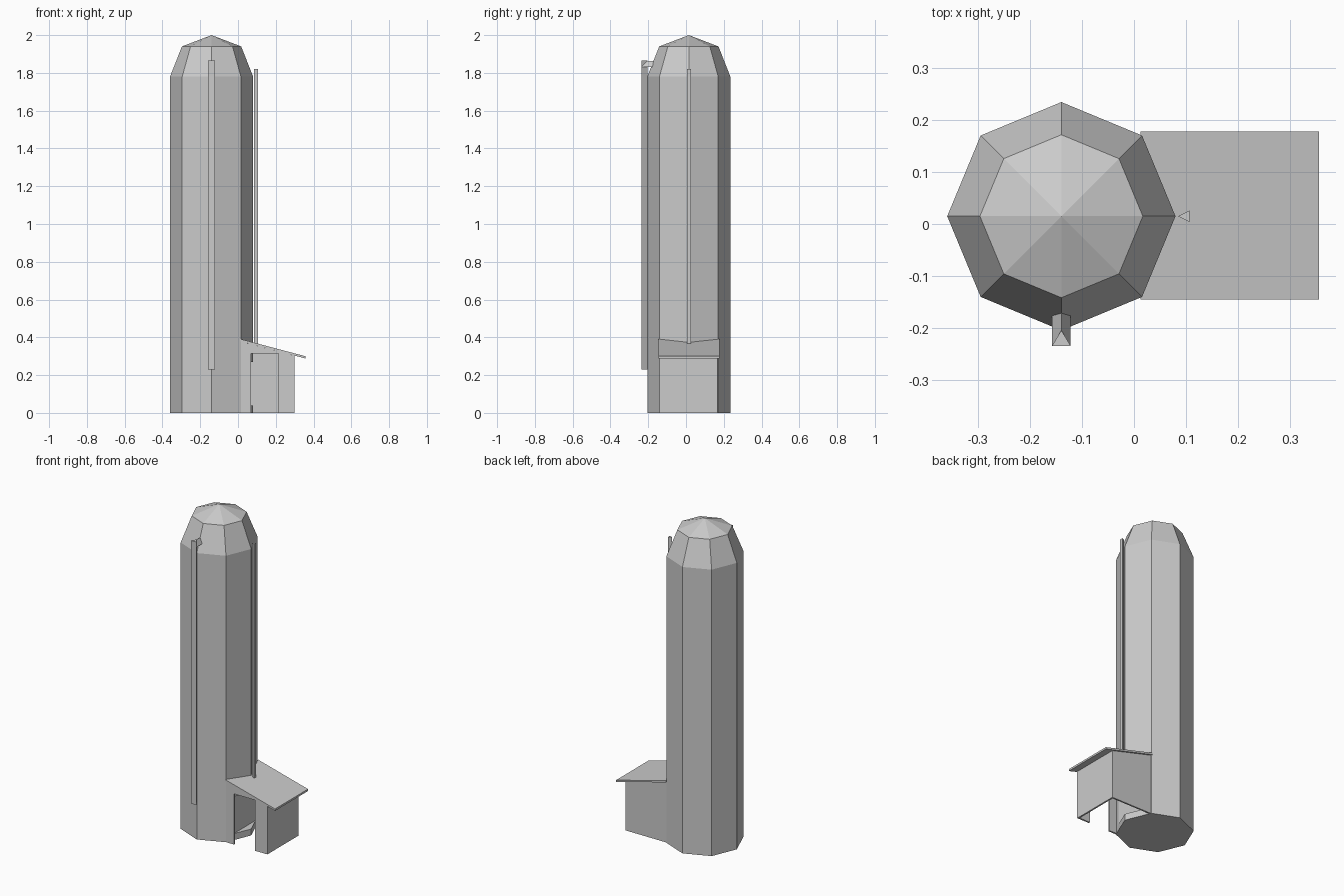
import bpy, bmesh
from math import sin, cos, pi
from mathutils import Vector

cube = bpy.data.objects.get("Cube")
if cube:
    bpy.data.objects.remove(cube)

grey = bpy.data.materials.new("light_grey")
grey.use_nodes = True
colour = (0.6, 0.6, 0.6, 1)
grey.diffuse_color = colour
grey.node_tree.nodes["Principled BSDF"].inputs["Base Color"].default_value = colour


def finish(name, bm):
    bmesh.ops.recalc_face_normals(bm, faces=bm.faces[:])
    mesh = bpy.data.meshes.new(name)
    bm.to_mesh(mesh)
    bm.free()
    mesh.materials.append(grey)
    obj = bpy.data.objects.new(name, mesh)
    bpy.context.collection.objects.link(obj)
    return obj


def prism(name, points, sweep):
    """Closed profile swept along a vector."""
    bm = bmesh.new()
    face = bm.faces.new([bm.verts.new(p) for p in points])
    out = bmesh.ops.extrude_face_region(bm, geom=[face], use_keep_orig=True)
    moved = [v for v in out["geom"] if isinstance(v, bmesh.types.BMVert)]
    bmesh.ops.translate(bm, verts=moved, vec=Vector(sweep))
    return finish(name, bm)


# Eight-sided tower with a sloped shoulder and shallow cone cap
CX, CY, SIDES = -0.14, 0.015, 8
bm = bmesh.new()
rings = []
for radius, z in ((0.22, 0), (0.22, 1.78), (0.157, 1.94)):
    rings.append([bm.verts.new((CX + radius * cos(2 * pi * i / SIDES),
                                CY + radius * sin(2 * pi * i / SIDES), z))
                  for i in range(SIDES)])
tip = bm.verts.new((CX, CY, 2))
bm.faces.new(rings[0][::-1])
for i in range(SIDES):
    j = (i + 1) % SIDES
    for low, high in zip(rings, rings[1:]):
        bm.faces.new((low[i], low[j], high[j], high[i]))
    bm.faces.new((rings[-1][i], rings[-1][j], tip))
tower = finish("tower", bm)

# Recessed hatch in the tower, inside the shed
cutter = prism("hatch_cutter", [(0.035, -0.15, 0.04), (0.2, -0.15, 0.04),
                                (0.2, 0.18, 0.04), (0.035, 0.18, 0.04)], (0, 0, 0.23))
cutter.hide_render = True
cutter.display_type = 'WIRE'
cut = tower.modifiers.new("hatch", 'BOOLEAN')
cut.operation = 'DIFFERENCE'
cut.object = cutter
cut.solver = 'EXACT'
bpy.context.view_layer.objects.active = tower
tower.select_set(True)
bpy.ops.object.modifier_apply(modifier="hatch")
bpy.data.objects.remove(cutter)

# Shed walls: open doorway in front, plain end and back
WALL = 0.01
LEFT, RIGHT, FRONT, BACK = 0.016, 0.30, -0.14, 0.168
TOP_IN, TOP_OUT = 0.378, 0.303
outline = [(RIGHT, 0), (RIGHT, TOP_OUT), (LEFT, TOP_IN), (LEFT, 0)]
door = [(0.07, 0), (0.07, 0.315), (0.215, 0.315), (0.215, 0)]
prism("shed_front_wall", [(x, FRONT, z) for x, z in outline + door], (0, WALL, 0))
prism("shed_back_wall", [(x, BACK, z) for x, z in outline], (0, -WALL, 0))
prism("shed_end_wall", [(RIGHT, FRONT + WALL, 0), (RIGHT, BACK - WALL, 0),
                        (RIGHT, BACK - WALL, TOP_OUT), (RIGHT, FRONT + WALL, TOP_OUT)],
      (-WALL, 0, 0))

# Lean-to roof
prism("shed_roof", [(0.013, -0.146, 0.379), (0.357, -0.146, 0.288),
                    (0.357, -0.146, 0.3), (0.013, -0.146, 0.391)], (0, 0.324, 0))

# Side pipe standing on the shed roof
prism("side_pipe", [(0.085, CY, 0.362), (0.107, CY - 0.011, 0.362),
                    (0.107, CY + 0.011, 0.362)], (0, 0, 1.458))

# Front filling pipe and its short spout into the shoulder
HALF = 0.018
prism("front_pipe", [(CX - HALF, -0.235, 0.23), (CX + HALF, -0.235, 0.23),
                     (CX, -0.205, 0.23)], (0, 0, 1.635))
prism("front_pipe_spout", [(CX - HALF, -0.234, 1.832), (CX + HALF, -0.234, 1.832),
                           (CX, -0.234, 1.864)], (0, 0.07, 0))
